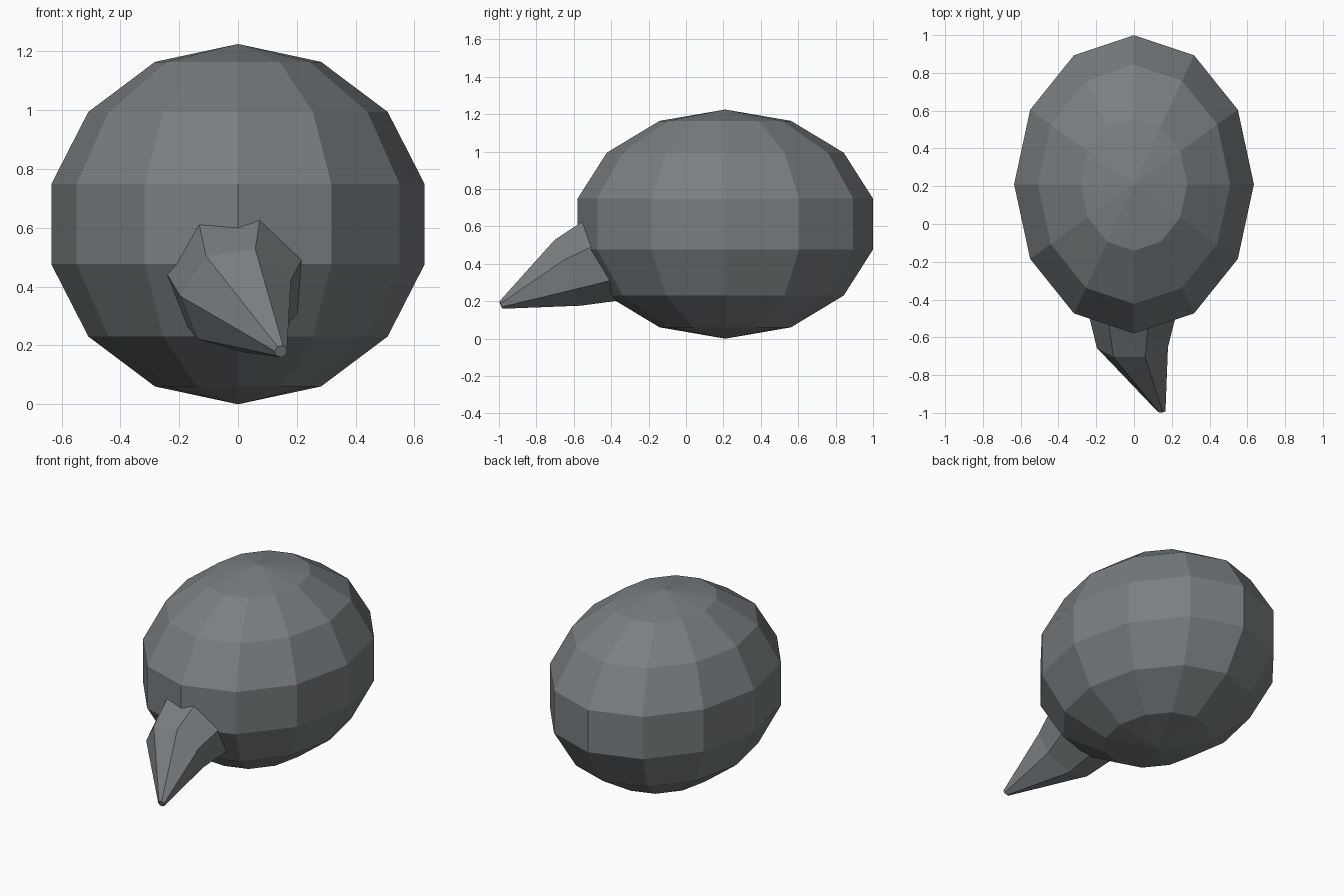
import bpy, bmesh, math
from mathutils import Vector, Matrix

if "Cube" in bpy.data.objects:
    bpy.data.objects.remove(bpy.data.objects["Cube"])

# Dark slate grey for both parts
slate = bpy.data.materials.new("dark_slate")
slate.diffuse_color = (0.19, 0.21, 0.22, 1)
slate.use_nodes = True
slate.node_tree.nodes["Principled BSDF"].inputs["Base Color"].default_value = slate.diffuse_color


def new_object(name, bm):
    bmesh.ops.recalc_face_normals(bm, faces=bm.faces[:])
    mesh = bpy.data.meshes.new(name)
    bm.to_mesh(mesh)
    bm.free()
    mesh.materials.append(slate)
    obj = bpy.data.objects.new(name, mesh)
    bpy.context.collection.objects.link(obj)
    return obj


# Body: low-poly stretched sphere
bm = bmesh.new()
bmesh.ops.create_uvsphere(bm, u_segments=12, v_segments=7, radius=1)
bmesh.ops.transform(bm, verts=bm.verts[:], matrix=Matrix.Translation((0, 0.21, 0.6125))
                    @ Matrix.Diagonal((0.651, 0.81, 0.6125, 1)))
new_object("body", bm)

# Tapered spike: seven-sided rings from buried base to blunt tip
SIDES = 7
sections = [((0.0, -0.40, 0.445), 0.255),
            ((-0.003, -0.637, 0.355), 0.195),
            ((0.146, -0.99, 0.18), 0.022)]
turn = Matrix.Rotation(math.radians(4), 3, 'Z') @ Matrix.Rotation(math.radians(22), 3, 'X')
bm = bmesh.new()
rings = []
for centre, r in sections:
    ring = []
    for i in range(SIDES):
        a = math.radians(73) + math.tau * i / SIDES
        ring.append(bm.verts.new(Vector(centre) + turn @ Vector((r * math.cos(a), 0, r * math.sin(a)))))
    rings.append(ring)
for lower, upper in zip(rings, rings[1:]):
    for i in range(SIDES):
        j = (i + 1) % SIDES
        bm.faces.new((lower[i], lower[j], upper[j], upper[i]))
bm.faces.new(rings[0])
bm.faces.new(rings[-1])
new_object("spike", bm)
